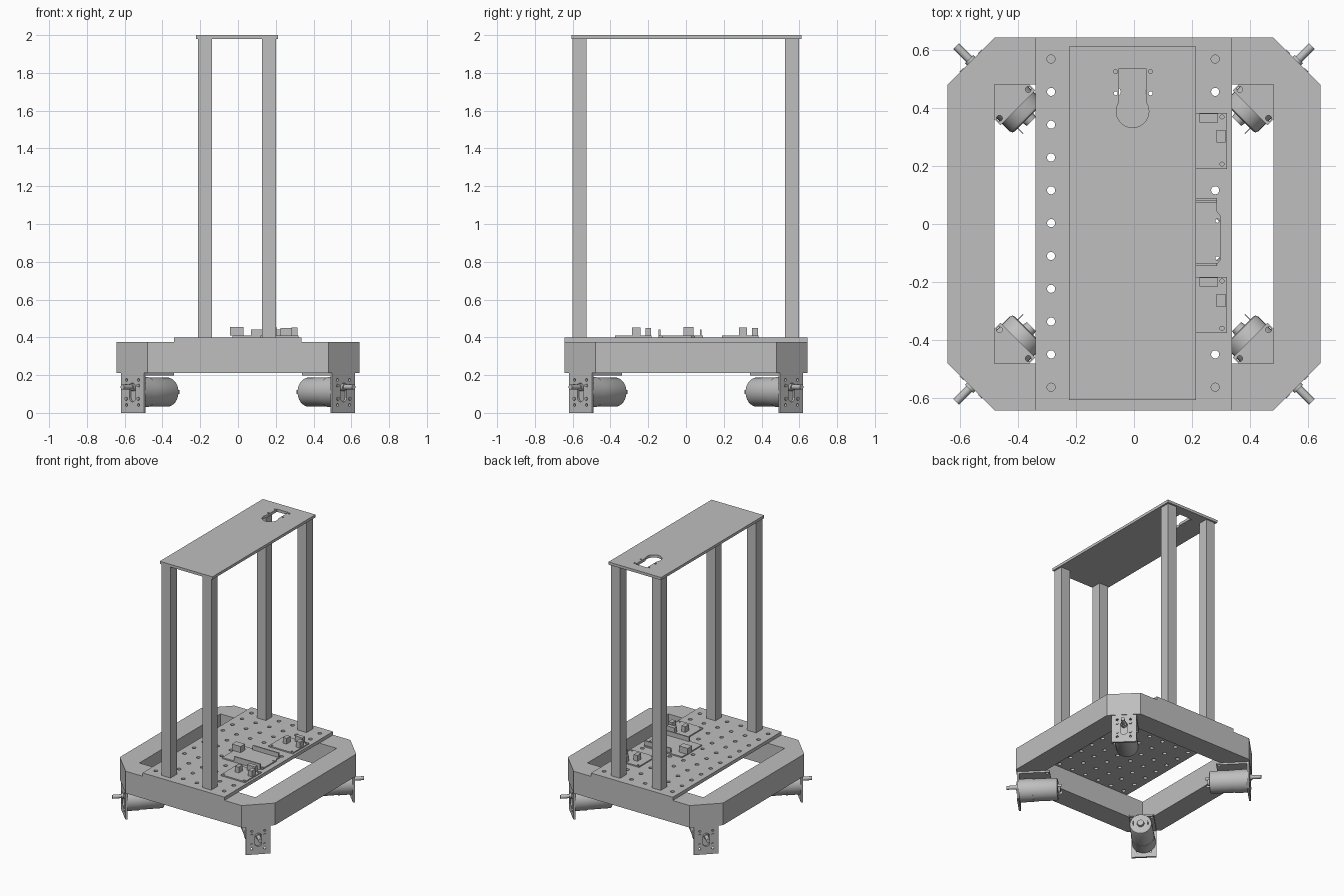
import bpy, bmesh, math
from mathutils import Matrix, Vector

cube = bpy.data.objects.get("Cube")
if cube:
    bpy.data.objects.remove(cube, do_unlink=True)

GREY = (0.52, 0.52, 0.52, 1.0)
mat = bpy.data.materials.new("plain grey")
mat.use_nodes = True
mat.diffuse_color = GREY
mat.node_tree.nodes["Principled BSDF"].inputs["Base Color"].default_value = GREY


def add_object(name, mesh):
    mesh.materials.clear()
    mesh.materials.append(mat)
    ob = bpy.data.objects.new(name, mesh)
    bpy.context.collection.objects.link(ob)
    return ob


def box(name, x0, x1, y0, y1, z0, z1):
    bm = bmesh.new()
    bmesh.ops.create_cube(bm, size=1)
    bmesh.ops.scale(bm, vec=(x1 - x0, y1 - y0, z1 - z0), verts=bm.verts)
    bmesh.ops.translate(bm, vec=((x0 + x1) / 2, (y0 + y1) / 2, (z0 + z1) / 2), verts=bm.verts)
    me = bpy.data.meshes.new(name)
    bm.to_mesh(me)
    bm.free()
    return add_object(name, me)


def rect(x0, x1, y0, y1):
    return [(x0, y0), (x1, y0), (x1, y1), (x0, y1)]


def arc(cx, cy, r, a0=0, a1=360, n=20):
    """Points along an arc; a full circle leaves out the repeated end."""
    last = n if a1 - a0 == 360 else n + 1
    angles = [math.radians(a0 + (a1 - a0) * i / n) for i in range(last)]
    return [(cx + r * math.cos(a), cy + r * math.sin(a)) for a in angles]


def slab(name, loops, z0, z1):
    """Flat plate from an outline followed by its holes."""
    cu = bpy.data.curves.new(name, 'CURVE')
    cu.dimensions = '2D'
    cu.fill_mode = 'BOTH'
    cu.extrude = (z1 - z0) / 2
    for pts in loops:
        sp = cu.splines.new('POLY')
        sp.points.add(len(pts) - 1)
        for p, (x, y) in zip(sp.points, pts):
            p.co = (x, y, 0, 1)
        sp.use_cyclic_u = True
        sp.use_smooth = False
    tmp = bpy.data.objects.new(name + "_curve", cu)
    bpy.context.collection.objects.link(tmp)
    dg = bpy.context.evaluated_depsgraph_get()
    me = bpy.data.meshes.new_from_object(tmp.evaluated_get(dg))
    bpy.data.objects.remove(tmp, do_unlink=True)
    bpy.data.curves.remove(cu)
    bm = bmesh.new()
    bm.from_mesh(me)
    bmesh.ops.remove_doubles(bm, verts=bm.verts, dist=1e-5)
    bmesh.ops.recalc_face_normals(bm, faces=bm.faces)
    bmesh.ops.translate(bm, vec=(0, 0, (z0 + z1) / 2), verts=bm.verts)
    bm.to_mesh(me)
    bm.free()
    me.shade_flat()
    return add_object(name, me)


def lathe(name, profile, y, z, n=40):
    """Turned solid along the x axis from (x, radius) points."""
    bm = bmesh.new()
    rings = [[bm.verts.new((x, y + r * math.cos(math.tau * i / n), z + r * math.sin(math.tau * i / n)))
              for i in range(n)] for x, r in profile]
    for a, b in zip(rings, rings[1:]):
        for i in range(n):
            j = (i + 1) % n
            bm.faces.new((a[i], a[j], b[j], b[i]))
    bm.faces.new(rings[0])
    bm.faces.new(rings[-1])
    bmesh.ops.recalc_face_normals(bm, faces=bm.faces)
    me = bpy.data.meshes.new(name)
    bm.to_mesh(me)
    bm.free()
    ob = add_object(name, me)
    bpy.ops.object.select_all(action='DESELECT')
    ob.select_set(True)
    bpy.context.view_layer.objects.active = ob
    bpy.ops.object.shade_smooth_by_angle(angle=math.radians(35))
    return ob


# Base frame: chamfered ring around a square opening
A, B = 0.642, 0.48
octagon = [(A, -B), (A, B), (B, A), (-B, A), (-A, B), (-A, -B), (-B, -A), (B, -A)]
slab("base_frame", [octagon, rect(-B, B, -B, B)], 0.21, 0.375)

# Perforated deck
holes = [arc(-0.003 + 0.113 * (i - 2.5), 0.003 + 0.113 * (j - 5), 0.014)
         for i in range(6) for j in range(11)]
slab("deck_plate", [rect(-0.34, 0.337, -A, A)] + holes, 0.375, 0.40)

# Posts and top shelf with a keyhole opening
for xs, x in (("right", -0.174), ("left", 0.163)):
    for ys, y in (("front", -0.564), ("back", 0.562)):
        box(f"post_{ys}_{xs}", x - 0.037, x + 0.037, y - 0.037, y + 0.037, 0.40, 1.98)
keyhole = [(0.042, 0.535), (-0.052, 0.535)] + arc(-0.005, 0.388, 0.056, 147, 393, 28)
screws = [arc(x, y, 0.007, n=12) for x in (-0.063, 0.057) for y in (0.45, 0.525)]
slab("top_shelf", [rect(-0.223, 0.213, -0.606, 0.612), keyhole] + screws, 1.98, 2.0)

# Two small driver boards
for tag, y0 in (("back", 0.19), ("front", -0.375)):
    corners = [arc(x, y0 + dy, 0.007, n=12) for x in (0.137, 0.303) for dy in (0.016, 0.179)]
    slab(f"driver_board_{tag}", [rect(0.12, 0.32, y0, y0 + 0.193)] + corners, 0.40, 0.409)
    box(f"driver_terminal_long_{tag}", 0.225, 0.29, y0 + 0.16, y0 + 0.19, 0.409, 0.45)
    for side, x in (("outer", 0.284), ("inner", 0.175)):
        box(f"driver_terminal_{side}_{tag}", x, x + 0.031, y0 + 0.09, y0 + 0.134, 0.409, 0.452)

# Controller board with pin headers and a socket
slab("controller_board", [[(-0.03, -0.145), (0.283, -0.145), (0.297, -0.125), (0.297, 0.03),
                           (0.285, 0.045), (0.285, 0.09), (-0.03, 0.09)],
                          arc(0.287, 0.011, 0.007, n=12), arc(0.287, -0.118, 0.007, n=12)], 0.40, 0.409)
box("pin_header_back", 0.07, 0.285, 0.073, 0.083, 0.409, 0.442)
box("pin_header_front", 0.07, 0.285, -0.145, -0.135, 0.409, 0.442)
box("controller_socket", -0.042, 0.03, -0.012, 0.04, 0.409, 0.455)

# Motor units, one per corner: local x points outward along the diagonal
MZ = 0.11
TIP = 0.79
for k, corner in enumerate(("back_left", "back_right", "front_right", "front_left")):
    parts = []
    slots = [arc(0.585, y, 0.01, n=12) for y in (-0.07, 0.07)]
    parts.append(slab(f"bracket_top_{corner}", [rect(0.566, TIP, -0.085, 0.085)] + slots, 0.197, 0.21))

    # Upright bracket face: drawn flat, then stood up
    slot = arc(0.135, 0, 0.024, -90, 90, 10) + arc(0.085, 0, 0.024, 90, 270, 10)
    bolts = [arc(z, y, 0.008, n=12) for z in (0.045, 0.175) for y in (-0.045, 0.045)]
    face = slab(f"bracket_face_{corner}", [rect(0.004, 0.21, -0.085, 0.085), slot] + bolts, 0, 0.014)
    face.data.transform(Matrix(((0, 0, 1, TIP - 0.014), (0, 1, 0, 0), (1, 0, 0, -0.004), (0, 0, 0, 1))))
    for v in face.data.vertices:
        v.co.z = max(0.0, v.co.z * 0.21 / 0.206)
    parts.append(face)

    parts.append(lathe(f"gearbox_{corner}", [(0.685, 0.08), (TIP - 0.014, 0.08)], 0, MZ))
    parts.append(lathe(f"motor_body_{corner}", [(0.516, 0.066), (0.519, 0.073), (0.527, 0.077), (0.685, 0.077)], 0, MZ))
    parts.append(lathe(f"motor_bearing_{corner}", [(0.500, 0.022), (0.516, 0.025)], 0, MZ, 24))
    parts.append(lathe(f"shaft_{corner}", [(TIP - 0.015, 0.02), (0.803, 0.02), (0.803, 0.0135), (0.866, 0.0135)], 0, 0.137, 24))
    for s in (-1, 1):
        parts.append(box(f"motor_terminal_{corner}_{'a' if s < 0 else 'b'}",
                         0.49, 0.518, s * 0.05 - 0.002, s * 0.05 + 0.002, MZ - 0.01, MZ + 0.01))
        for zz in (0.075, 0.145):
            parts.append(lathe(f"bracket_screw_{corner}_{s}_{zz}",
                               [(TIP - 0.01, 0.009), (TIP + 0.006, 0.009)], s * 0.045, zz, 12))
    for ob in parts:
        ob.rotation_euler.z = math.radians(45 + 90 * k)
